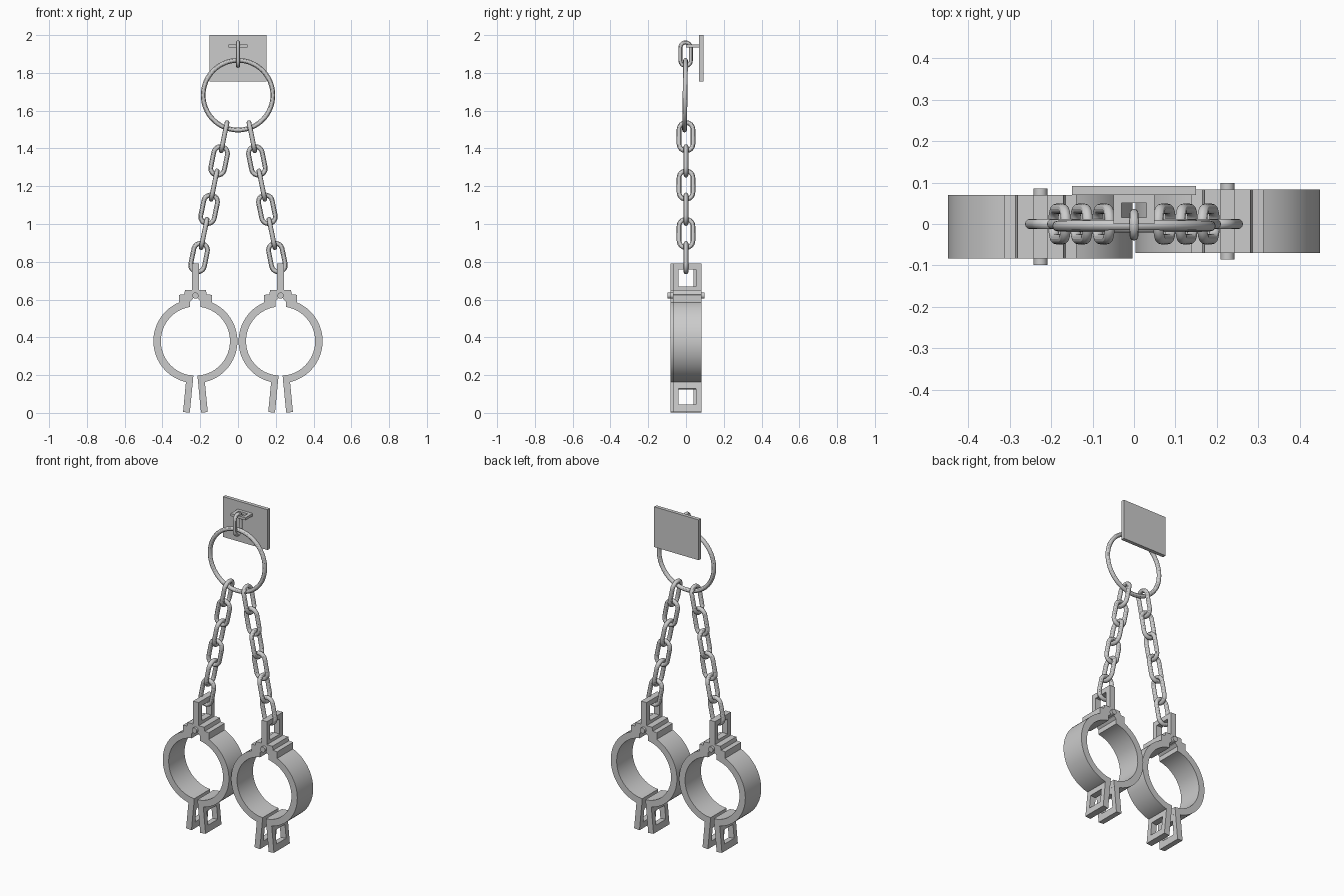
import bpy, bmesh, math
from mathutils import Matrix, Vector

if "Cube" in bpy.data.objects:
    bpy.data.objects.remove(bpy.data.objects["Cube"])


def finish(name, bm, smooth=False):
    bmesh.ops.recalc_face_normals(bm, faces=bm.faces)
    me = bpy.data.meshes.new(name)
    bm.to_mesh(me)
    bm.free()
    ob = bpy.data.objects.new(name, me)
    bpy.context.collection.objects.link(ob)
    if smooth:
        shade(ob)
    return ob


def shade(ob):
    bpy.ops.object.select_all(action='DESELECT')
    ob.select_set(True)
    bpy.context.view_layer.objects.active = ob
    bpy.ops.object.shade_smooth_by_angle(angle=math.radians(30))


def box(name, lo, hi):
    bm = bmesh.new()
    bmesh.ops.create_cube(bm, size=1)
    for v in bm.verts:
        v.co = [l + (c + 0.5) * (h - l) for c, l, h in zip(v.co, lo, hi)]
    return finish(name, bm)


def prism(name, pts, y0, y1, mat):
    # extrude an xz outline along y
    bm = bmesh.new()
    f = bm.faces.new([bm.verts.new((x, y0, z)) for x, z in pts])
    r = bmesh.ops.extrude_face_region(bm, geom=[f])
    for v in r['geom']:
        if isinstance(v, bmesh.types.BMVert):
            v.co.y = y1
    bm.transform(mat)
    return finish(name, bm, True)


def frame(name, outer, inner, thick, mat):
    # flat plate with a rectangular hole; rectangles are (u0, u1, v0, v1)
    bm = bmesh.new()
    loops = []
    for t in (-thick / 2, thick / 2):
        for a, b, c, d in (outer, inner):
            loops.append([bm.verts.new((u, v, t)) for u, v in ((a, c), (b, c), (b, d), (a, d))])
    o0, i0, o1, i1 = loops
    for p, q in ((o0, i0), (o1, i1), (o0, o1), (i0, i1)):
        for k in range(4):
            n = (k + 1) % 4
            bm.faces.new((p[k], p[n], q[n], q[k]))
    bm.transform(mat)
    return finish(name, bm)


def rod_loop(name, length, width, rad, mat, steps=12):
    # closed round rod along a stadium path in the xz plane
    r = width / 2 - rad
    s = length / 2 - rad - r
    pts = []
    for side in (1, -1):
        for i in range(steps + 1 if s > 1e-5 else steps):
            a = math.pi * i / steps + (0 if side > 0 else math.pi)
            pts.append((r * math.cos(a), 0, side * s + r * math.sin(a)))
    cu = bpy.data.curves.new(name, 'CURVE')
    cu.dimensions = '3D'
    cu.bevel_depth = rad
    cu.bevel_resolution = 4
    sp = cu.splines.new('POLY')
    sp.points.add(len(pts) - 1)
    for p, co in zip(sp.points, pts):
        p.co = (*co, 1)
    sp.use_cyclic_u = True
    ob = bpy.data.objects.new(name, cu)
    bpy.context.collection.objects.link(ob)
    bpy.ops.object.select_all(action='DESELECT')
    ob.select_set(True)
    bpy.context.view_layer.objects.active = ob
    bpy.ops.object.convert(target='MESH')
    ob = bpy.context.view_layer.objects.active
    ob.data.transform(mat)
    shade(ob)
    return ob


T = Matrix.Translation
QUARTER = Matrix.Rotation(math.pi / 2, 4, 'Z')

# wall plate and its staple
box("wall_plate", (-0.15, 0.07, 1.755), (0.15, 0.092, 2.0))
frame("wall_staple", (-0.05, 0.05, 0.0, 0.071), (-0.03, 0.03, 0.016, 0.051), 0.016,
      T((0, 0, 1.943)))

# hanging link and large ring
rod_loop("hanging_link", 0.145, 0.076, 0.0105, T((0, -0.002, 1.899)) @ QUARTER)
rod_loop("large_ring", 0.394, 0.394, 0.0125,
         T((0, -0.005, 1.682)) @ Matrix.Rotation(math.radians(-0.8), 4, 'X'), 32)

# two chains of alternating links
for side, label in ((-1, "left"), (1, "right")):
    for i in range(6):
        tilt = Matrix.Rotation(-side * math.radians(11.6), 4, 'Y')
        m = T((side * (0.0735 + 0.0265 * i), 0, 1.462 - 0.128 * i)) @ tilt
        if i % 2 == 0:
            m = m @ QUARTER
        rod_loop(f"{label}_chain_link_{i + 1}", 0.178, 0.098, 0.0125, m)

# outline of one half cuff: outer arc, stepped hinge block, inner arc
R, RI, N = 0.2225, 0.183, 28
a0, a1 = -math.acos(0.014 / R), math.acos(0.087 / R)
half = [(R * math.cos(a0 + (a1 - a0) * i / N), R * math.sin(a0 + (a1 - a0) * i / N))
        for i in range(N + 1)]
half += [(0.087, 0.245), (0.06, 0.247), (0.055, 0.27), (0.012, 0.27), (0.012, 0.225), (0.028, 0.21)]
b0, b1 = math.acos(0.028 / RI), -math.acos(0.014 / RI)
half += [(RI * math.cos(b0 + (b1 - b0) * i / N), RI * math.sin(b0 + (b1 - b0) * i / N))
         for i in range(N + 1)]

# local u -> y, v -> z, thickness -> x
UPRIGHT = Matrix(((0, 0, 1, 0), (1, 0, 0, 0), (0, 1, 0, 0), (0, 0, 0, 1)))
W = 0.0765

for side, label in ((-1, "left"), (1, "right")):
    base = T((side * 0.2255, side * 0.0065, 0.38))
    for s, part in ((-1, "outer"), (1, "inner")):
        flip = base @ Matrix.Scale(s, 4, (1, 0, 0))
        prism(f"{label}_cuff_{part}_half", half, -W, W, flip)
        # lock flange splaying out below the cuff
        lean = T((0.031, 0, -0.19)) @ Matrix.Rotation(math.radians(6), 4, 'Y').inverted()
        lean = T((0.0285, 0, -0.18)) @ Matrix.Rotation(math.radians(-5.5), 4, 'Y')
        frame(f"{label}_cuff_{part}_flange", (-W, W, -0.198, 0.0), (-0.046, 0.046, -0.157, -0.074),
              0.036, flip @ lean @ UPRIGHT)
    # chain eye above the hinge
    frame(f"{label}_chain_eye", (-W, W, 0.24, 0.41), (-0.046, 0.046, 0.288, 0.38),
          0.037, base @ UPRIGHT)
    # hinge pin
    bm = bmesh.new()
    bmesh.ops.create_cone(bm, cap_ends=True, segments=20, radius1=0.0165, radius2=0.0165, depth=0.184)
    bm.transform(base @ T((0, 0, 0.241)) @ Matrix.Rotation(math.pi / 2, 4, 'X'))
    finish(f"{label}_hinge_pin", bm, True)
